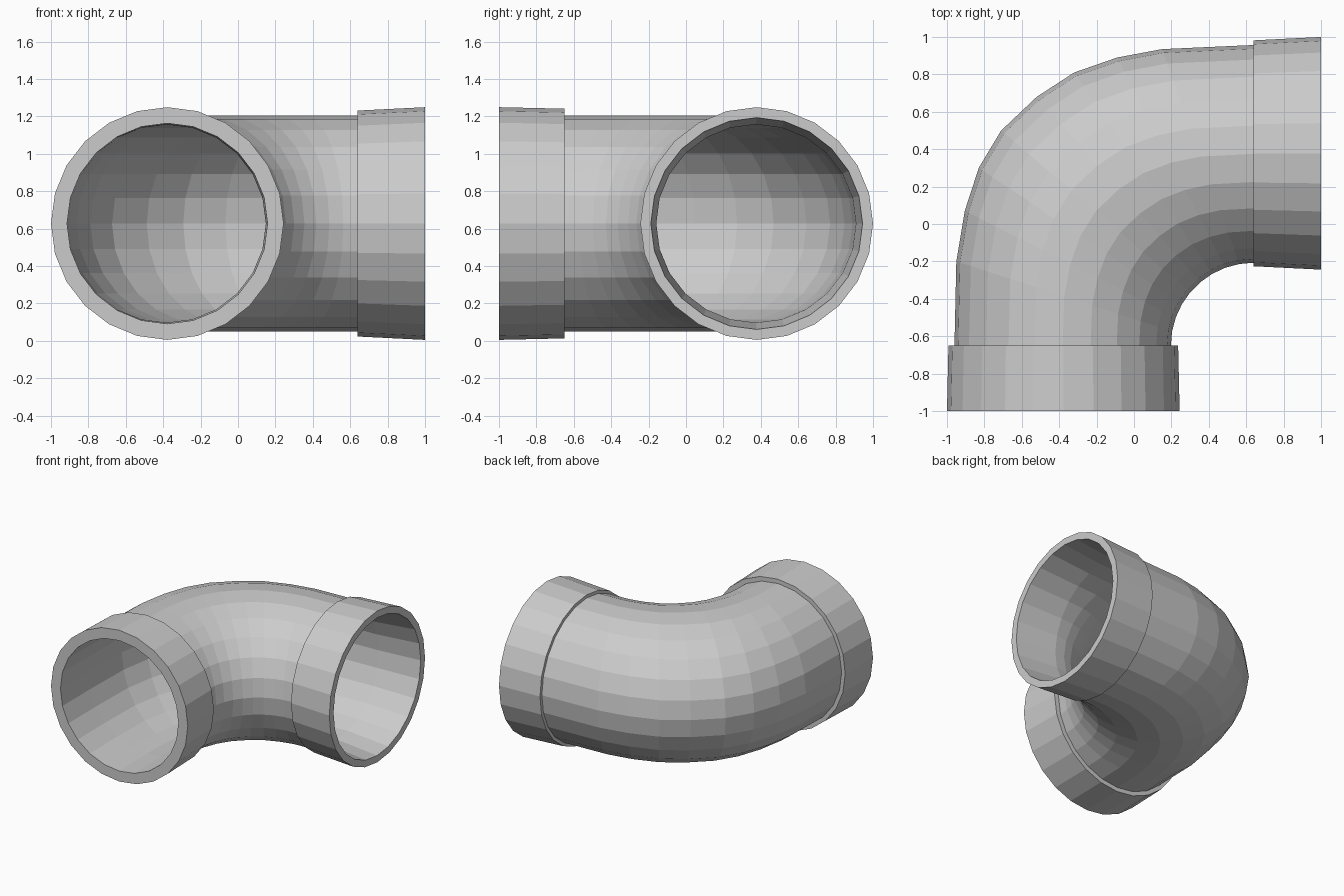
import bpy
import bmesh
from math import sin, cos, radians, tau
from mathutils import Vector

cube = bpy.data.objects.get("Cube")
if cube:
    bpy.data.objects.remove(cube, do_unlink=True)

SIDES = 24
AXIS_Z = 0.627
OFFSET = 0.378          # distance of each mouth's axis from the middle
PIPE_R = 0.578
WALL = 0.048
BEND_CENTRE = Vector((0.64, -0.65))
BEND_R = 0.443

# Heel of the bend in plan, from the front mouth to the side mouth
HEEL = [(-0.96, -0.65), (-0.95, -0.2), (-0.905, 0.07), (-0.83, 0.3), (-0.71, 0.5),
        (-0.52, 0.68), (-0.32, 0.81), (-0.09, 0.89), (0.15, 0.935), (0.64, 0.957)]


# A ring is (throat point, heel point, half height)
def front_ring(y, r):
    return Vector((-OFFSET + r, y)), Vector((-OFFSET - r, y)), r


def side_ring(x, r):
    return Vector((x, OFFSET - r)), Vector((x, OFFSET + r)), r


def bend_rings(inset):
    rings = []
    for i, heel in enumerate(HEEL):
        a = radians(90 * i / (len(HEEL) - 1))
        throat = BEND_CENTRE + BEND_R * Vector((-cos(a), sin(a)))
        heel = Vector(heel)
        shift = (heel - throat).normalized() * inset
        rings.append((throat + shift, heel - shift, PIPE_R - inset))
    return rings


def add_ring(bm, throat, heel, height):
    verts = []
    for k in range(SIDES):
        a = tau * k / SIDES
        p = throat.lerp(heel, (1 - cos(a)) / 2)
        verts.append(bm.verts.new((p.x, p.y, AXIS_Z + height * sin(a))))
    return verts


# Outer skin with both collars, then back through the bore
rings = [front_ring(-1, 0.622), front_ring(-0.65, 0.614)]
rings += bend_rings(0)
rings += [side_ring(0.64, 0.604), side_ring(1, 0.622), side_ring(1, 0.566)]
rings += reversed(bend_rings(WALL))
rings += [front_ring(-1, 0.536)]

bm = bmesh.new()
loops = [add_ring(bm, *ring) for ring in rings]
for i, a in enumerate(loops):
    b = loops[(i + 1) % len(loops)]
    for k in range(SIDES):
        n = (k + 1) % SIDES
        bm.faces.new((a[k], a[n], b[n], b[k]))
bmesh.ops.recalc_face_normals(bm, faces=bm.faces)

mesh = bpy.data.meshes.new("pipe_elbow")
bm.to_mesh(mesh)
bm.free()
elbow = bpy.data.objects.new("pipe_elbow", mesh)
bpy.context.collection.objects.link(elbow)
